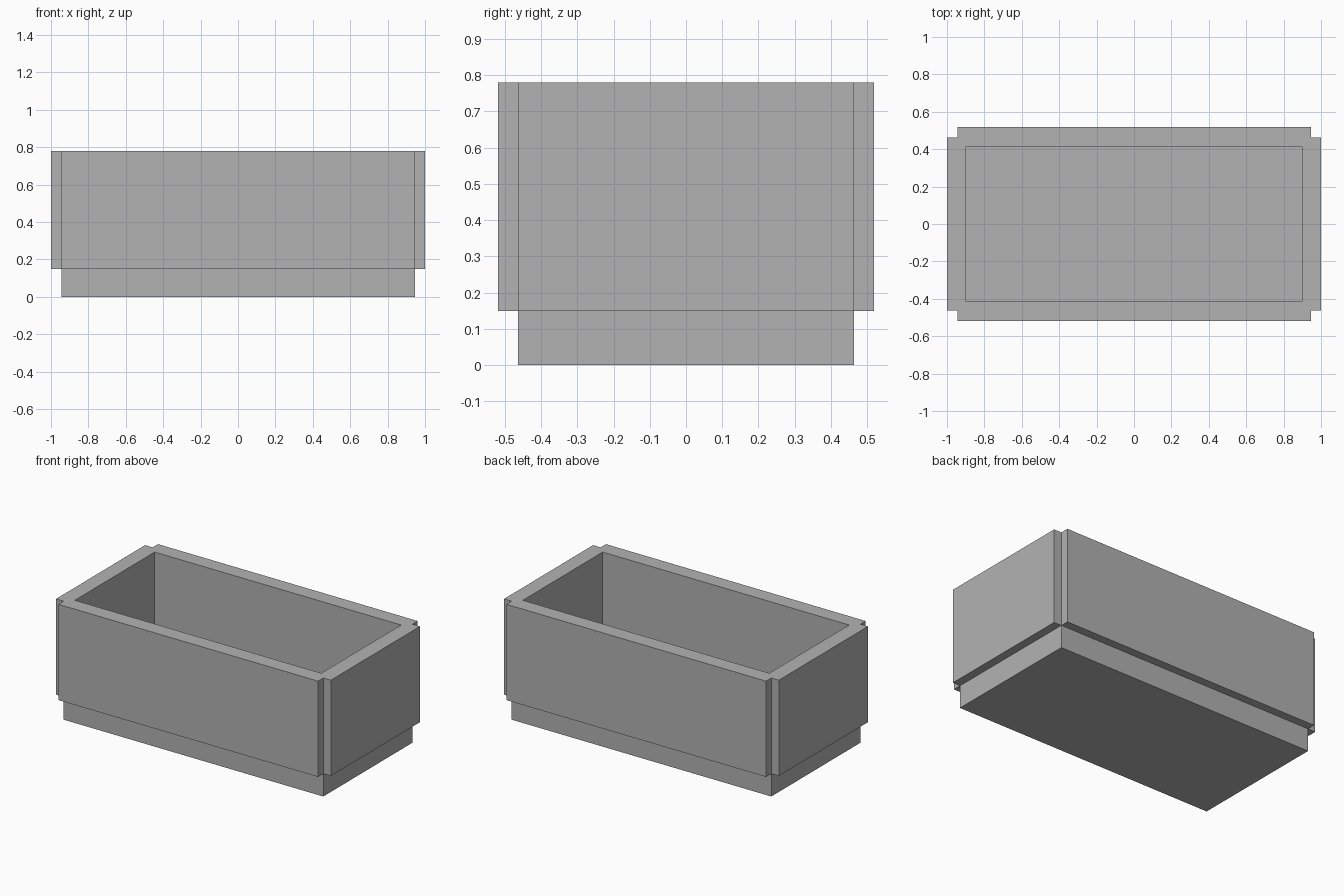
import bpy
import bmesh
from mathutils import Matrix, Vector

default = bpy.data.objects.get("Cube")
if default:
    bpy.data.objects.remove(default, do_unlink=True)

HALF_X, HALF_Y, HEIGHT = 0.945, 0.463, 0.78
PANEL_BOTTOM = 0.15
PANEL_DEPTH = 0.055
WALL = 0.048

# Flat grey
grey = bpy.data.materials.new("plain_grey")
grey.use_nodes = True
colour = (0.448, 0.448, 0.448, 1)
grey.diffuse_color = colour
grey.node_tree.nodes["Principled BSDF"].inputs["Base Color"].default_value = colour

# Solid core block
bm = bmesh.new()
size = Matrix.Diagonal((HALF_X * 2, HALF_Y * 2, HEIGHT, 1))
bmesh.ops.create_cube(bm, size=1, matrix=Matrix.Translation((0, 0, HEIGHT / 2)) @ size)

# Split the sides where the raised panels begin
bmesh.ops.bisect_plane(bm, geom=bm.verts[:] + bm.edges[:] + bm.faces[:],
                       plane_co=(0, 0, PANEL_BOTTOM), plane_no=(0, 0, 1))
bm.normal_update()

# Hollow: inset the top, then push the opening down to a thin floor
top = [f for f in bm.faces if f.normal.z > 0.9]
bmesh.ops.inset_region(bm, faces=top, thickness=WALL, use_even_offset=True)
walls = bmesh.ops.extrude_face_region(bm, geom=top)
floor_verts = [v for v in walls["geom"] if isinstance(v, bmesh.types.BMVert)]
bmesh.ops.translate(bm, verts=floor_verts, vec=Vector((0, 0, WALL - HEIGHT)))
bmesh.ops.delete(bm, geom=[f for f in top if f.is_valid], context='FACES_ONLY')
bm.normal_update()

# Four side panels, raised separately so the corners stay notched
sides = []
for f in bm.faces:
    c = f.calc_center_median()
    outer = abs(c.x) > HALF_X - 0.01 or abs(c.y) > HALF_Y - 0.01
    if outer and abs(f.normal.z) < 0.1 and c.z > PANEL_BOTTOM:
        sides.append(f)
bmesh.ops.inset_individual(bm, faces=sides, thickness=0, depth=PANEL_DEPTH)
bmesh.ops.recalc_face_normals(bm, faces=bm.faces[:])

mesh = bpy.data.meshes.new("planter_box")
bm.to_mesh(mesh)
bm.free()
mesh.materials.append(grey)
planter = bpy.data.objects.new("planter_box", mesh)
bpy.context.collection.objects.link(planter)
